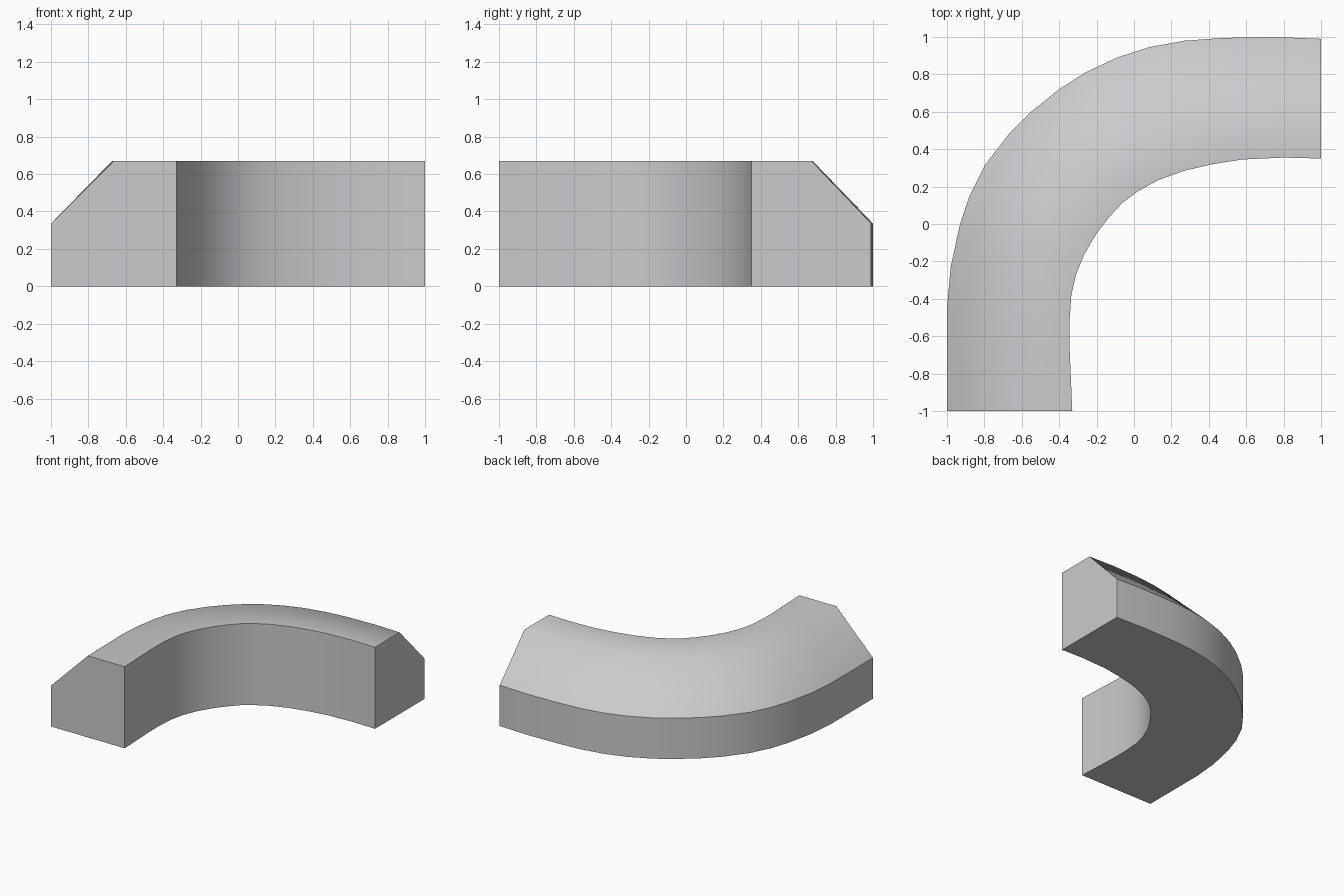
import bpy, bmesh

if "Cube" in bpy.data.objects:
    bpy.data.objects.remove(bpy.data.objects["Cube"])

H = 0.67
# matching stations along the outer and inner edges of the bend
outer = [(-1, -1), (-1, -.45), (-.98, -.23), (-.93, 0), (-.88, .15), (-.8, .31),
         (-.67, .48), (-.55, .6), (-.4, .72), (-.26, .81), (-.09, .89), (.08, .945),
         (.27, .98), (.48, .995), (.75, 1), (1, .99)]
inner = [(-.33, -1), (-.345, -.65), (-.345, -.52), (-.335, -.38), (-.31, -.27),
         (-.265, -.16), (-.2, -.05), (-.13, .04), (-.06, .115), (.02, .175), (.13, .235),
         (.27, .285), (.42, .32), (.58, .345), (.8, .355), (1, .35)]
# cross-section: fraction from outer to inner edge, height
section = [(0, 0), (0, H / 2), (.5, H), (1, H), (1, 0)]

# sweep the section round the bend
bm = bmesh.new()
rings = []
for (ox, oy), (ix, iy) in zip(outer, inner):
    rings.append([bm.verts.new((ox + (ix - ox) * t, oy + (iy - oy) * t, z))
                  for t, z in section])
n = len(section)
for a, b in zip(rings, rings[1:]):
    for j in range(n):
        k = (j + 1) % n
        f = bm.faces.new((a[j], a[k], b[k], b[j]))
        f.smooth = True
    # hard creases everywhere except between the slope and the top
    for j in (0, 1, 3, 4):
        bm.edges.get((a[j], b[j])).smooth = False
# end caps
for ring in (rings[0], rings[-1]):
    cap = bm.faces.new(ring)
    for e in cap.edges:
        e.smooth = False
bmesh.ops.recalc_face_normals(bm, faces=bm.faces)

mesh = bpy.data.meshes.new("curved_kerb")
bm.to_mesh(mesh)
bm.free()
obj = bpy.data.objects.new("curved_kerb", mesh)
bpy.context.collection.objects.link(obj)
